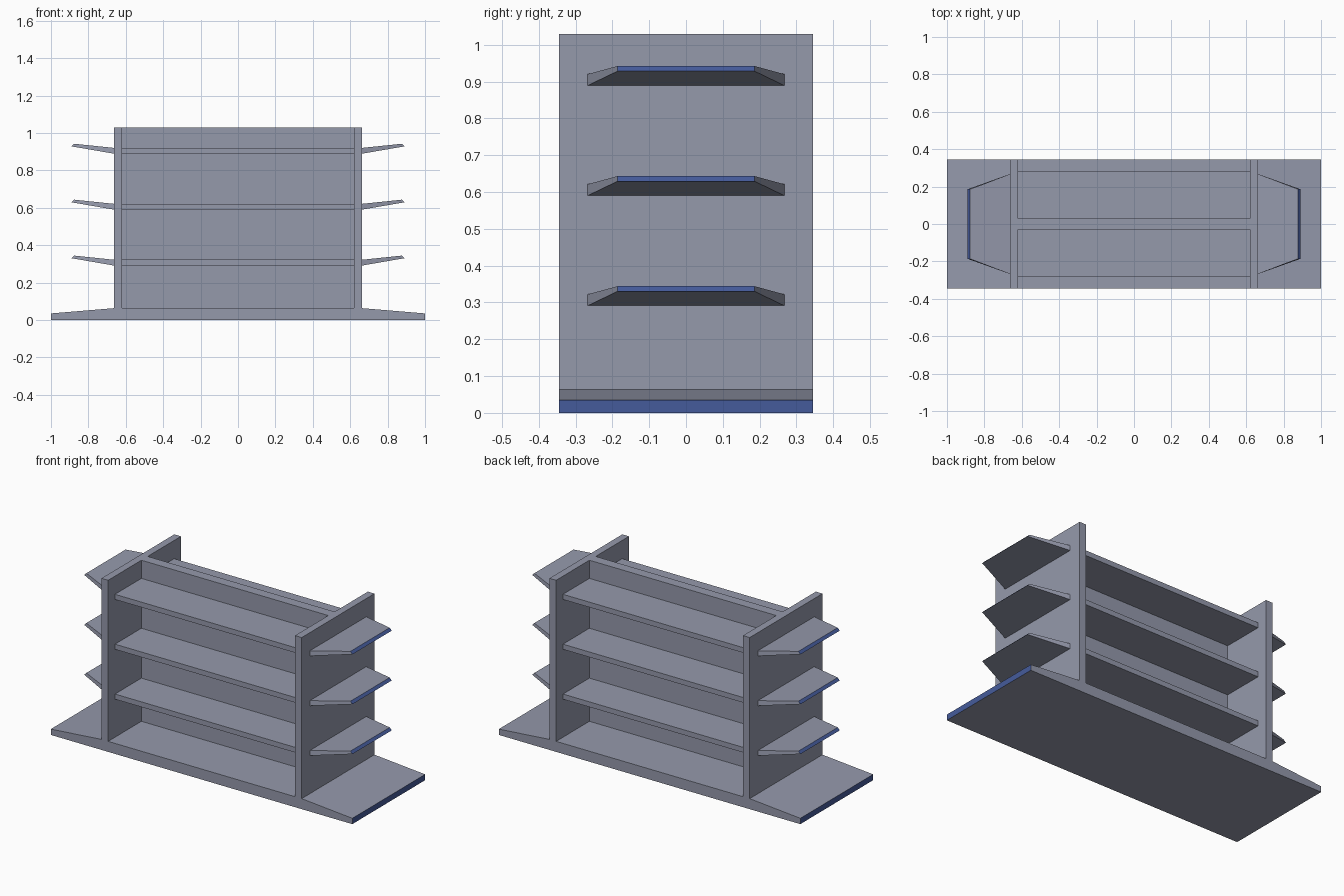
import bpy

if "Cube" in bpy.data.objects:
    bpy.data.objects.remove(bpy.data.objects["Cube"])


def material(name, rgb):
    m = bpy.data.materials.new(name)
    m.diffuse_color = (*rgb, 1)
    m.use_nodes = True
    m.node_tree.nodes["Principled BSDF"].inputs["Base Color"].default_value = m.diffuse_color
    return m


GREY = material("grey_metal", (0.30, 0.32, 0.41))
BLUE = material("blue_edge", (0.06, 0.105, 0.33))


def make_object(name, verts, faces, blue_faces=()):
    me = bpy.data.meshes.new(name)
    me.from_pydata(verts, [], faces)
    me.materials.append(GREY)
    if blue_faces:
        me.materials.append(BLUE)
    for i in blue_faces:
        me.polygons[i].material_index = 1
    ob = bpy.data.objects.new(name, me)
    bpy.context.collection.objects.link(ob)
    return ob


def prism(name, profile, widths, blue_edges=(), flip=False):
    """Extrude an anticlockwise (x, z) profile to +-width in y per point."""
    n = len(profile)
    s = -1 if flip else 1
    verts = [(s * x, -w, z) for (x, z), w in zip(profile, widths)]
    verts += [(s * x, w, z) for (x, z), w in zip(profile, widths)]
    faces = [(i, i + n, (i + 1) % n + n, (i + 1) % n) for i in range(n)]
    faces += [tuple(range(n)), tuple(range(2 * n - 1, n - 1, -1))]
    if flip:
        faces = [f[::-1] for f in faces]
    return make_object(name, verts, faces, blue_edges)


def box(name, x0, x1, y0, y1, z0, z1):
    v = [(x, y, z) for z in (z0, z1) for x, y in ((x0, y0), (x1, y0), (x1, y1), (x0, y1))]
    f = [(3, 2, 1, 0), (4, 5, 6, 7)]
    f += [(i, (i + 1) % 4, (i + 1) % 4 + 4, i + 4) for i in range(4)]
    return make_object(name, v, f)


BASE_Z, TOP_Z, DEPTH = 0.063, 1.029, 0.345
LEVELS = (0.291, 0.590, 0.889)

# base with sloping ends and blue end faces
base = [(-1, 0), (1, 0), (1, 0.035), (0.664, BASE_Z), (-0.664, BASE_Z), (-1, 0.035)]
prism("base", base, [DEPTH] * 6, (1, 5))

# central divider between the two shelf sides
box("centre_panel", -0.62, 0.62, -0.03, 0.03, BASE_Z, TOP_Z)

# end panels
for side, x0, x1 in (("left", -0.664, -0.62), ("right", 0.62, 0.664)):
    box(side + "_end_panel", x0, x1, -DEPTH, DEPTH, BASE_Z, TOP_Z)

for z in LEVELS:
    # long shelves, front and back
    box("front_shelf", -0.62, 0.62, -0.28, -0.03, z, z + 0.031)
    box("back_shelf", -0.62, 0.62, 0.03, 0.28, z, z + 0.031)
    # tapered, upward-tilted end shelves with a bevelled blue edge
    bracket = [(0.664, z), (0.890, z + 0.039), (0.876, z + 0.053), (0.664, z + 0.031)]
    for flip in (False, True):
        prism("left_end_shelf" if flip else "right_end_shelf", bracket,
              [0.267, 0.186, 0.186, 0.267], (1,), flip)
